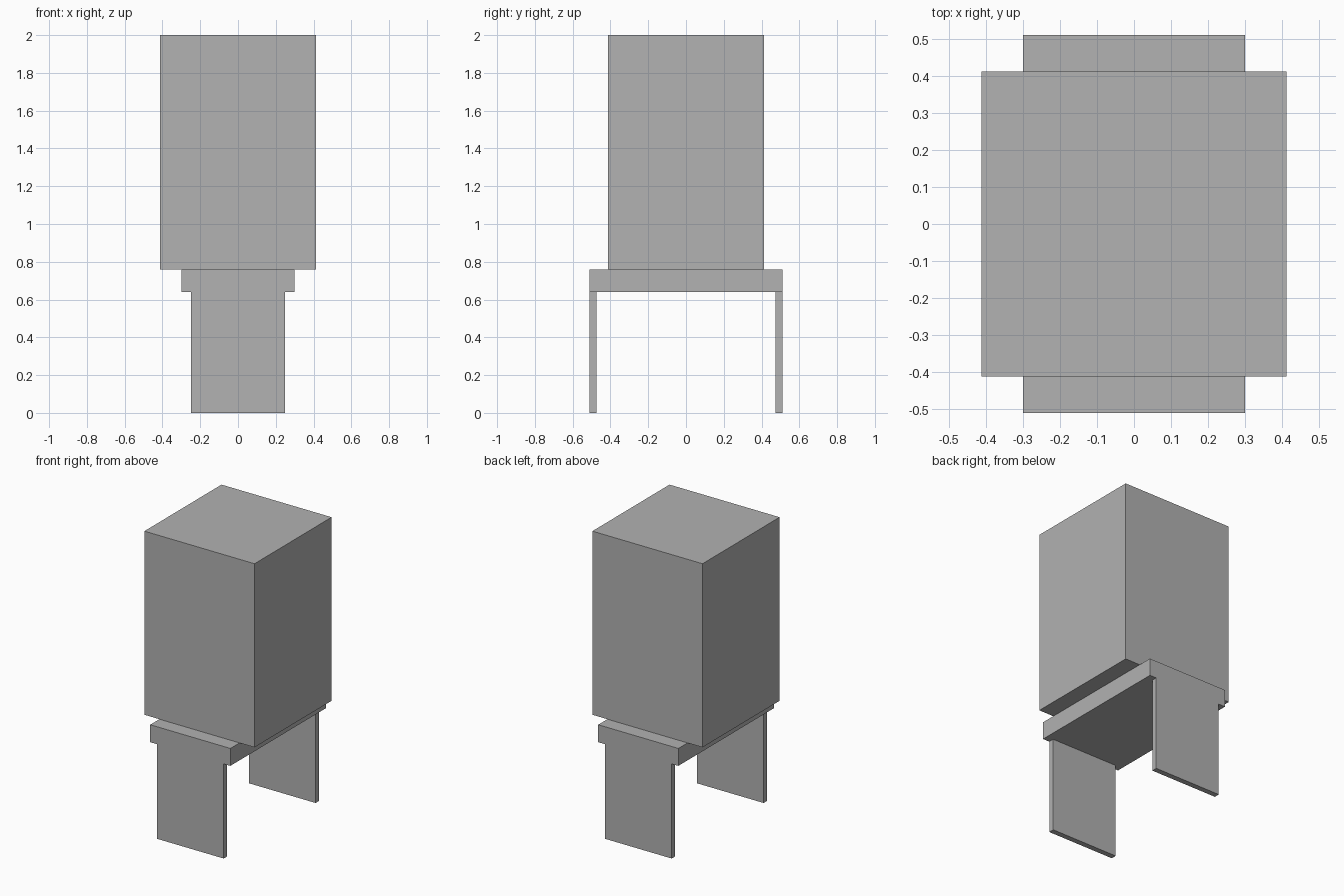
import bpy
import bmesh
from mathutils import Matrix, Vector

cube = bpy.data.objects.get("Cube")
if cube:
    bpy.data.objects.remove(cube, do_unlink=True)

grey = bpy.data.materials.new("plain_grey")
grey.use_nodes = True
colour = (0.445, 0.445, 0.445, 1)
grey.diffuse_color = colour
grey.node_tree.nodes["Principled BSDF"].inputs["Base Color"].default_value = colour


def box(name, low, high):
    """Flat-sided box between two opposite corners."""
    low, high = Vector(low), Vector(high)
    mesh = bpy.data.meshes.new(name)
    bm = bmesh.new()
    bmesh.ops.create_cube(bm, size=1, matrix=Matrix.Diagonal((*(high - low), 1)))
    bm.to_mesh(mesh)
    bm.free()
    mesh.materials.append(grey)
    obj = bpy.data.objects.new(name, mesh)
    obj.location = (low + high) / 2
    bpy.context.collection.objects.link(obj)
    return obj


base_z, top_z = 0.64, 0.758
depth = 0.51
leg_inner = 0.473

# Tall block resting on the bench slab
box("upper_block", (-0.412, -0.412, top_z), (0.412, 0.412, 2))
box("bench_slab", (-0.3, -depth, base_z), (0.3, depth, top_z))

# Panel legs flush with the slab ends
box("front_leg", (-0.25, -depth, 0), (0.25, -leg_inner, base_z))
box("back_leg", (-0.25, leg_inner, 0), (0.25, depth, base_z))
